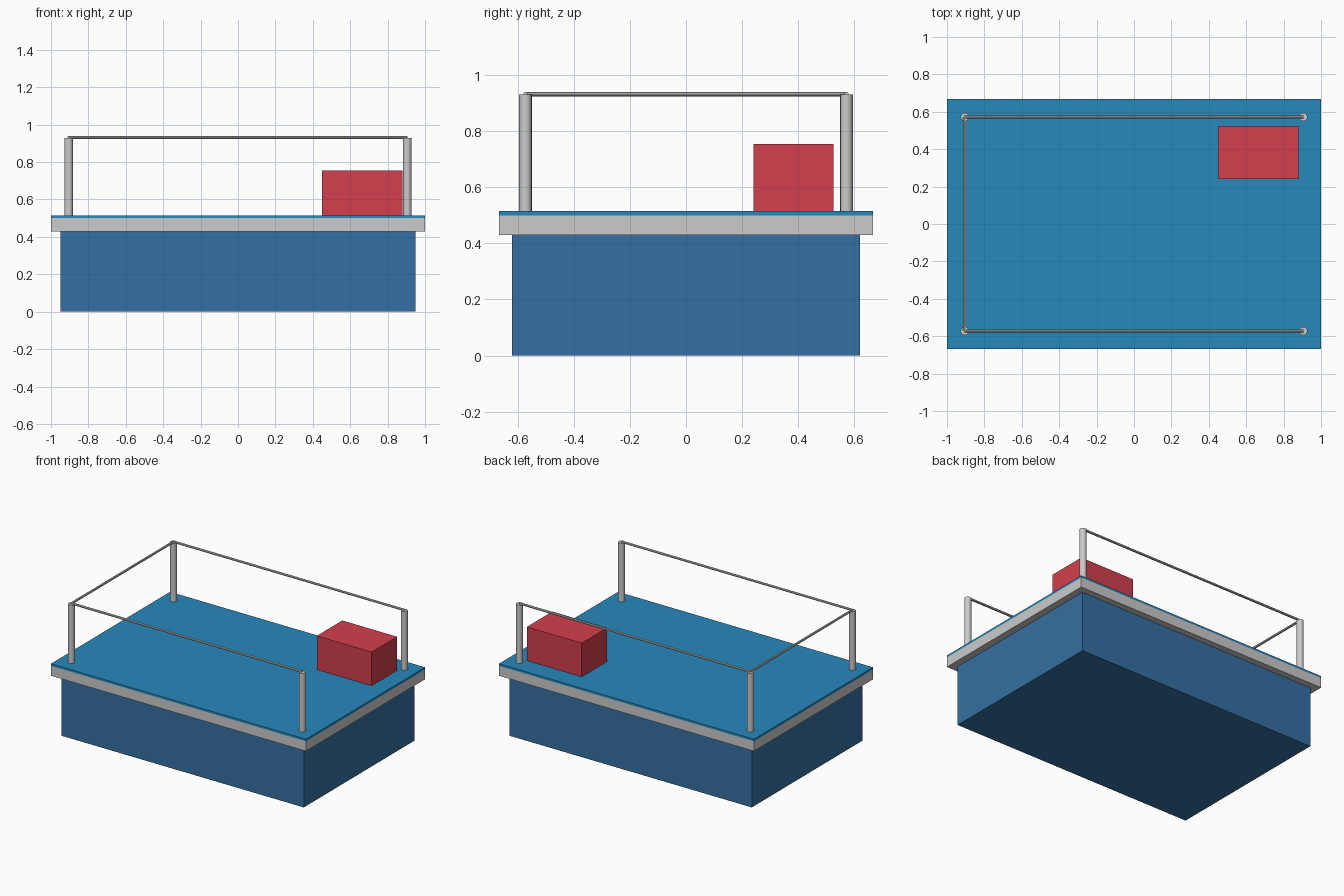
import bpy
from mathutils import Vector

if "Cube" in bpy.data.objects:
    bpy.data.objects.remove(bpy.data.objects["Cube"])


def material(name, color):
    m = bpy.data.materials.new(name)
    m.diffuse_color = (*color, 1)
    m.use_nodes = True
    m.node_tree.nodes["Principled BSDF"].inputs["Base Color"].default_value = m.diffuse_color
    return m


def box(name, lo, hi, mat=None):
    lo, hi = Vector(lo), Vector(hi)
    bpy.ops.mesh.primitive_cube_add(size=1, location=(lo + hi) / 2)
    o = bpy.context.object
    o.name = name
    o.scale = hi - lo
    bpy.ops.object.transform_apply(location=False, rotation=False, scale=True)
    if mat:
        o.data.materials.append(mat)


def rod(name, a, b, radius, sides):
    a, b = Vector(a), Vector(b)
    d = b - a
    bpy.ops.mesh.primitive_cylinder_add(
        vertices=sides, radius=radius, depth=d.length, location=(a + b) / 2,
        rotation=d.to_track_quat('Z', 'Y').to_euler())
    bpy.context.object.name = name
    bpy.ops.object.shade_smooth_by_angle()


navy = material("navy", (0.035, 0.16, 0.36))
blue = material("blue", (0.02, 0.25, 0.5))
red = material("red", (0.65, 0.05, 0.075))

# Base, grey slab and blue deck
box("base", (-0.95, -0.62, 0), (0.95, 0.62, 0.43), navy)
box("slab", (-1, -0.667, 0.43), (1, 0.667, 0.5))
box("deck", (-1, -0.667, 0.5), (1, 0.667, 0.515), blue)

# Box standing in the back right corner
box("red_box", (0.45, 0.24, 0.515), (0.88, 0.525, 0.754), red)

# Corner posts and side rails
X, Y, RAIL_Z = 0.905, 0.572, 0.932
for side, y in (("front", -Y), ("back", Y)):
    for end, x in (("left", -X), ("right", X)):
        rod(f"{side}_{end}_post", (x, y, 0.5), (x, y, 0.93), 0.0225, 16)
    rod(f"{side}_rail", (-X, y, RAIL_Z), (X, y, RAIL_Z), 0.008, 8)

# Rail across the left end
rod("left_rail", (-X, -Y, RAIL_Z), (-X, Y, RAIL_Z), 0.008, 8)
